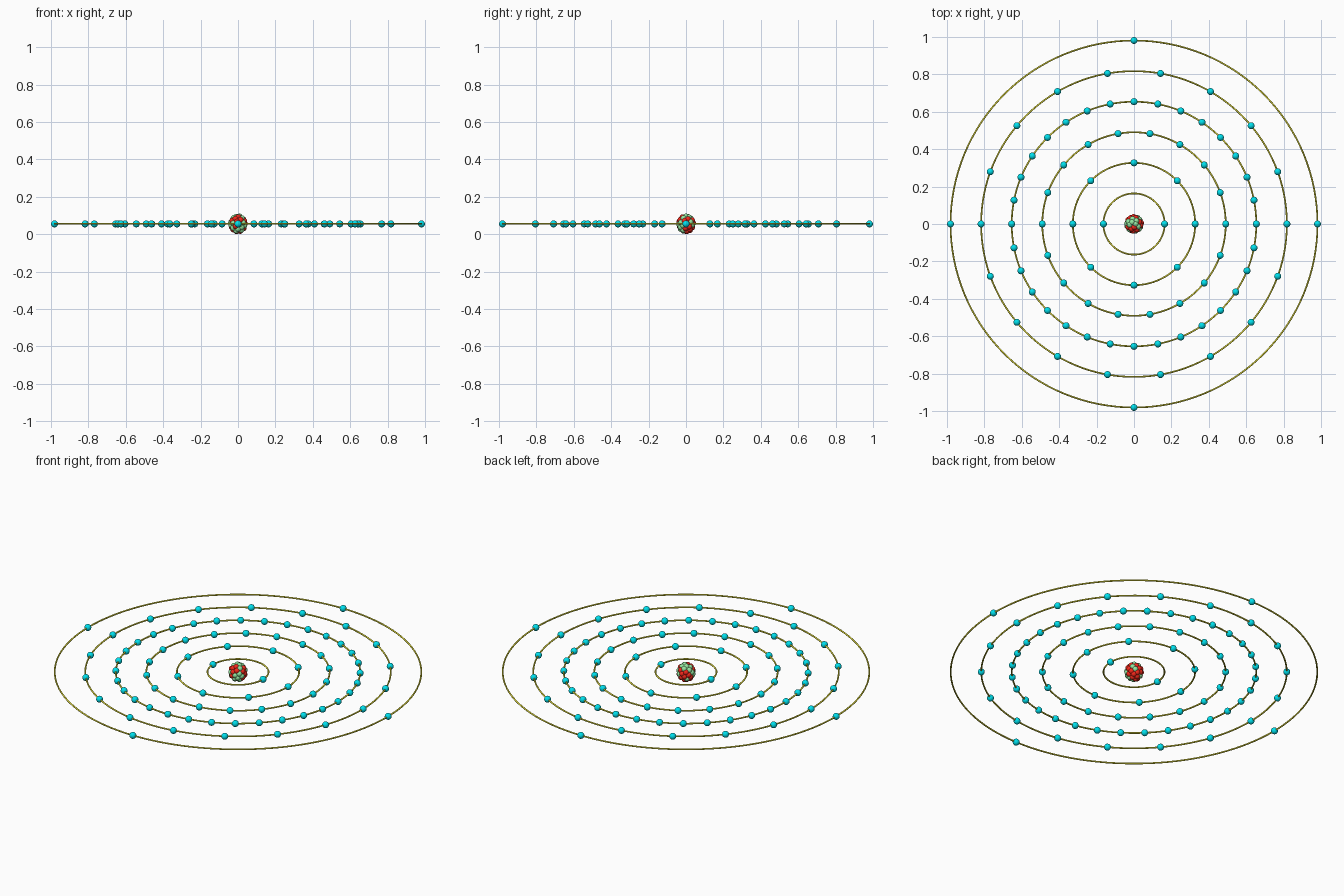
import bpy, bmesh, math, random
from mathutils import Vector, Matrix

if "Cube" in bpy.data.objects:
    bpy.data.objects.remove(bpy.data.objects["Cube"])

random.seed(11)
Z = 0.055          # height of the orbital plane
STEP = 0.1635      # spacing between shells
SHELLS = [2, 8, 18, 32, 18, 4]


def material(name, color):
    m = bpy.data.materials.new(name)
    m.diffuse_color = (*color, 1)
    m.use_nodes = True
    m.node_tree.nodes["Principled BSDF"].inputs["Base Color"].default_value = m.diffuse_color
    return m


def spheres(name, points, radius, mat, seg, rings):
    bm = bmesh.new()
    for p in points:
        bmesh.ops.create_uvsphere(bm, u_segments=seg, v_segments=rings,
                                  radius=radius, matrix=Matrix.Translation(p))
    for f in bm.faces:
        f.smooth = True
    me = bpy.data.meshes.new(name)
    bm.to_mesh(me)
    bm.free()
    me.materials.append(mat)
    bpy.context.collection.objects.link(bpy.data.objects.new(name, me))


orbit_mat = material("orbit_yellow", (0.8, 0.75, 0.04))
electron_mat = material("electron_cyan", (0.0, 0.75, 0.85))
proton_mat = material("proton_red", (0.9, 0.02, 0.01))
neutron_mat = material("neutron_green", (0.3, 0.8, 0.35))

# Orbit rings with evenly spaced electrons
for i, count in enumerate(SHELLS, 1):
    r = STEP * i
    bpy.ops.mesh.primitive_torus_add(location=(0, 0, Z), major_radius=r, minor_radius=0.0045,
                                     major_segments=128, minor_segments=8)
    ring = bpy.context.object
    ring.name = f"orbit_{i}"
    ring.data.materials.append(orbit_mat)
    bpy.ops.object.shade_smooth()
    pts = [Vector((r * math.cos(a), r * math.sin(a), Z))
           for a in (2 * math.pi * k / count for k in range(count))]
    spheres(f"electrons_{i}", pts, 0.0186, electron_mat, 20, 12)

# Nucleus: concentric layers of packed nucleons, randomly red or green
protons, neutrons = [], []
golden = math.pi * (3 - math.sqrt(5))
for radius, count in [(0.0, 1), (0.02, 12), (0.0375, 44)]:
    for k in range(count):
        h = 1 - (2 * k + 1) / count
        s = math.sqrt(1 - h * h)
        p = Vector((s * math.cos(golden * k), s * math.sin(golden * k), h * 1.07)) * radius
        p.z += Z
        (protons if random.random() < 0.5 else neutrons).append(p)
spheres("protons", protons, 0.0158, proton_mat, 20, 12)
spheres("neutrons", neutrons, 0.0158, neutron_mat, 20, 12)
